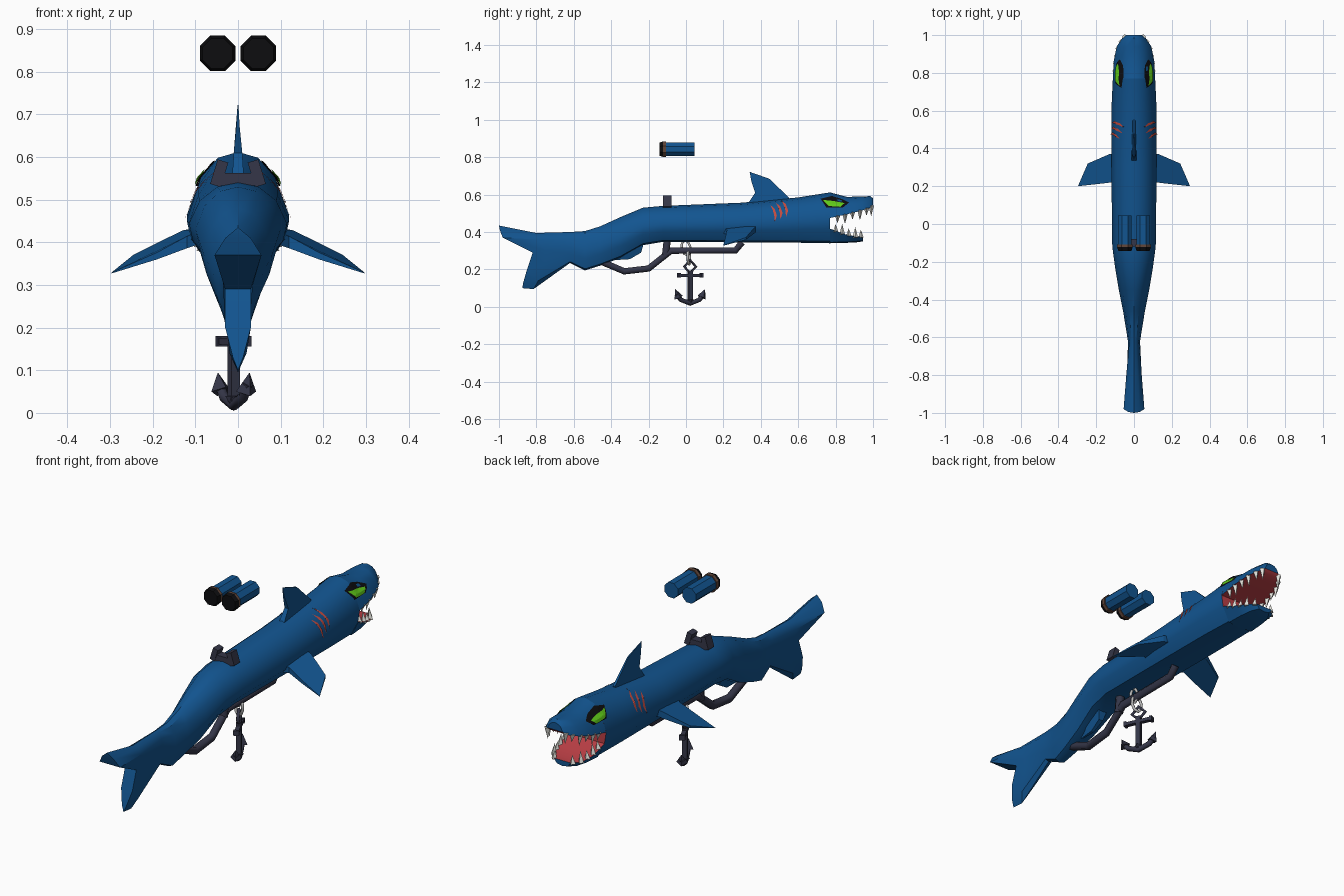
import bpy, bmesh, math
from mathutils import Vector, Matrix
from mathutils.bvhtree import BVHTree

if "Cube" in bpy.data.objects:
    bpy.data.objects.remove(bpy.data.objects["Cube"])


def material(name, *rgb):
    m = bpy.data.materials.new(name)
    m.use_nodes = True
    m.diffuse_color = (*rgb, 1)
    m.node_tree.nodes["Principled BSDF"].inputs["Base Color"].default_value = (*rgb, 1)
    return m


BLUE = material("skin blue", 0.006, 0.09, 0.28)
RED = material("mouth red", 0.5, 0.05, 0.06)
GILL = material("gill red", 0.55, 0.07, 0.05)
IRON = material("dark iron", 0.035, 0.037, 0.065)
BLACK = material("black", 0.004, 0.004, 0.005)
GREEN = material("eye green", 0.12, 0.6, 0.01)
WHITE = material("tooth white", 0.75, 0.75, 0.7)
STEEL = material("light steel", 0.5, 0.5, 0.5)
BROWN = material("dull brass", 0.12, 0.06, 0.04)


def finish(name, bm, *mats, smooth=None):
    bmesh.ops.recalc_face_normals(bm, faces=bm.faces)
    me = bpy.data.meshes.new(name)
    bm.to_mesh(me)
    bm.free()
    for m in mats:
        me.materials.append(m)
    ob = bpy.data.objects.new(name, me)
    bpy.context.collection.objects.link(ob)
    if smooth:
        bpy.ops.object.select_all(action='DESELECT')
        ob.select_set(True)
        bpy.context.view_layer.objects.active = ob
        bpy.ops.object.shade_smooth_by_angle(angle=math.radians(smooth))
    return ob


def loft(name, rows, red_side=None, red_end=False, smooth=35):
    """Skin mirrored half sections, with strip caps at both ends."""
    bm = bmesh.new()
    rings = []
    for half in rows:
        full = half + [(-x, y, z) for x, y, z in reversed(half) if x > 0]
        rings.append([bm.verts.new(p) for p in full])
    n, h = len(rings[0]), len(rows[0])
    for a, b in zip(rings, rings[1:]):
        for j in range(n):
            k = (j + 1) % n
            f = bm.faces.new((a[j], a[k], b[k], b[j]))
            f.material_index = int(j == red_side)
    centred = rows[0][0][0] == 0
    mirror = lambda i: -i % n if centred else n - 1 - i
    for r in (rings[0], rings[-1]):
        for i in range(h - 1):
            loop = dict.fromkeys((r[i], r[i + 1], r[mirror(i + 1)], r[mirror(i)]))
            f = bm.faces.new(list(loop))
            f.material_index = int(red_end and r is rings[-1])
    return finish(name, bm, BLUE, RED, smooth=smooth)


def fin(name, outline, thick):
    """Thin tapered blade: outline points, each with its own half thickness along 'thick'."""
    bm = bmesh.new()
    sides = []
    for s in (1, -1):
        sides.append([bm.verts.new(Vector(p) + s * t * Vector(thick)) for p, t in outline])
        bm.faces.new(sides[-1])
    a, b = sides
    for i in range(len(a)):
        j = (i + 1) % len(a)
        bm.faces.new((a[i], a[j], b[j], b[i]))
    return finish(name, bm, BLUE)


def tube(name, pts, radius, mat, matrix=Matrix(), cyclic=False):
    cu = bpy.data.curves.new(name, 'CURVE')
    cu.dimensions = '3D'
    cu.bevel_depth, cu.bevel_resolution, cu.use_fill_caps = radius, 1, True
    sp = cu.splines.new('POLY')
    sp.points.add(len(pts) - 1)
    for q, p in zip(sp.points, pts):
        q.co = (*p, 1)
    sp.use_cyclic_u = cyclic
    cu.materials.append(mat)
    ob = bpy.data.objects.new(name, cu)
    ob.matrix_world = matrix
    bpy.context.collection.objects.link(ob)


def cone(bm, base, tip, r1, r2=0.0, sides=4):
    base, tip = Vector(base), Vector(tip)
    d = tip - base
    m = Matrix.Translation((base + tip) / 2) @ d.to_track_quat('Z', 'Y').to_matrix().to_4x4()
    bmesh.ops.create_cone(bm, cap_ends=True, segments=sides, radius1=r1, radius2=r2, depth=d.length, matrix=m)


def box(bm, centre, size, rot=0):
    m = Matrix.Translation(centre) @ Matrix.Rotation(rot, 4, 'Y') @ Matrix.Diagonal((*size, 1))
    bmesh.ops.create_cube(bm, size=1, matrix=m)


# Body with tail: half sections run from the back ridge down to the belly
PROFILE = [(0, 1), (.42, .95), (.78, .78), (1, .5), (.92, .29), (.6, .04), (0, 0)]
tail_end = [(0, -1, .435), (.03, -.995, .41), (.055, -.98, .37), (.03, -.82, .29),
            (.03, -.85, .2), (.012, -.87, .13), (0, -.875, .1)]
tail_mid = [(0, -.8, .395), (.02, -.8, .385), (.04, -.79, .36), (.035, -.75, .3),
            (.028, -.76, .22), (.02, -.79, .14), (0, -.815, .095)]
stations = [(-.62, .032, .235, .4), (-.54, .045, .195, .405), (-.46, .058, .22, .43), (-.35, .08, .262, .48),
            (-.23, .1, .33, .53), (-.12, .115, .348, .54), (.3, .12, .345, .557), (.6, .12, .343, .585),
            (.77, .112, .34, .612)]
body_rows = [[(x * w, y, b + t * (z - b)) for x, t in PROFILE] for y, w, b, z in stations]
body = loft("body", [tail_end, tail_mid] + body_rows, red_end=True)

# Jaws around the open mouth
upper = [(.77, .112, .612, .475), (.86, .108, .588, .495), (.94, .092, .59, .515),
         (.985, .062, .592, .53), (1.0, .04, .58, .545)]
lower = [(.77, .104, .418, .34), (.85, .097, .388, .342), (.91, .08, .376, .345), (.945, .045, .376, .35)]
snout = loft("upper_jaw", [[(x * w, y, l + t * (z - l)) for x, t in ((0, 1), (.42, .9), (.78, .56), (1, 0))]
                           for y, w, z, l in upper], red_side=3)
loft("lower_jaw", [[(w, y, l), (.65 * w, y, b + .005), (0, y, b)] for y, w, l, b in lower], red_side=4)


def lip(rows, y, col):
    for a, b in zip(rows, rows[1:]):
        if a[0] <= y <= b[0]:
            f = (y - a[0]) / (b[0] - a[0])
            return [a[i] + f * (b[i] - a[i]) for i in (1, col)]


bm = bmesh.new()
for rows, col, ys, sign in ((upper, 3, (.81, .85, .89, .93, .965, .99), -1), (lower, 2, (.8, .835, .87, .905, .935), 1)):
    for i, y in enumerate(ys):
        x, z = lip(rows, y, col)
        for s in (1, -1):
            length = .05 if i % 2 else .036
            cone(bm, (s * x * .9, y, z - sign * .006), (s * x * .84, y, z + sign * length), .015)
finish("teeth", bm, WHITE)

# Eyes and gill slashes laid onto the skin
skins = [BVHTree.FromPolygons([v.co for v in o.data.vertices], [p.vertices for p in o.data.polygons])
         for o in (body, snout)]


def skin_x(y, z):
    hits = [s.ray_cast(Vector((.4, y, z)), Vector((-1, 0, 0)))[0] for s in skins]
    return max([h.x for h in hits if h] or [.05])


def decal(name, outline, mat, lift):
    bm = bmesh.new()
    for s in (1, -1):
        vs = [bm.verts.new((s, y, z)) for y, z in outline]
        mid = bm.verts.new((s, *[sum(c) / len(outline) for c in zip(*outline)]))
        for i in range(len(vs)):
            bm.faces.new((mid, vs[i - 1], vs[i]))
    bmesh.ops.subdivide_edges(bm, edges=bm.edges[:], cuts=3, use_grid_fill=True)
    for v in bm.verts:
        v.co.x *= skin_x(v.co.y, v.co.z) + lift
    finish(name, bm, mat)


decal("eye_sockets", [(.72, .578), (.78, .593), (.83, .578), (.872, .558), (.84, .532), (.75, .532)], BLACK, .005)
decal("eyes", [(.732, .572), (.79, .566), (.848, .555), (.825, .535), (.762, .539)], GREEN, .009)
for i, y in enumerate((.45, .48, .51)):
    z = .47 + .012 * i
    decal(f"gill_slash_{i + 1}", [(y, z + .075), (y + .024, z + .055), (y + .036, z + .02), (y + .025, z - .015),
                                  (y + .022, z + .02), (y + .013, z + .05)], GILL, .004)

# Fins
fin("dorsal_fin", [((0, .33, .55), .014), ((0, .37, .61), .01), ((0, .35, .67), .004), ((0, .34, .722), .001),
                   ((0, .445, .685), .003), ((0, .55, .585), .006), ((0, .55, .56), .008)], (1, 0, 0))
for s, side in ((1, "left"), (-1, "right")):
    fin(side + "_pectoral_fin", [((s * .08, .375, .42), .018), ((s * .13, .37, .412), .016),
                                 ((s * .245, .32, .365), .006), ((s * .297, .2, .328), .001),
                                 ((s * .19, .212, .368), .008), ((s * .12, .22, .4), .014),
                                 ((s * .08, .18, .415), .016)], (0, 0, 1))
fin("belly_fin", [((0, -.22, .36), .03), ((0, -.24, .29), .012), ((0, -.3, .255), .008),
                  ((0, -.38, .25), .004), ((0, -.34, .3), .03)], (1, 0, 0))

# Grip and guard under the belly
tube("grip_guard", [(0, .3, .345), (0, .265, .302), (0, -.08, .3), (0, -.2, .205), (0, -.33, .19), (0, -.46, .245)],
     .02, IRON)
tube("grip_strut", [(0, -.1, .36), (0, -.11, .27)], .022, IRON)

# Rear sight
bm = bmesh.new()
box(bm, (0, -.1, .548), (.1, .04, .03))
for s in (1, -1):
    box(bm, (s * .044, -.1, .562), (.026, .045, .06), -s * .3)
finish("rear_sight", bm, IRON)

# Pair of floating shells
for s, side in ((1, "left"), (-1, "right")):
    bm = bmesh.new()
    x = s * .048
    cone(bm, (x, .045, .843), (x, -.11, .843), .039, .039, 8)
    cone(bm, (x, -.108, .843), (x, -.122, .843), .044, .045, 8)
    cone(bm, (x, -.122, .843), (x, -.142, .843), .045, .038, 8)
    for f in bm.faces:
        y = f.calc_center_median().y
        f.material_index = 2 if y < -.122 else int(y < -.1)
    bmesh.ops.rotate(bm, verts=bm.verts, cent=(x, 0, .843), matrix=Matrix.Rotation(math.pi / 8, 3, 'Y'))
    finish(side + "_shell", bm, BLUE, BROWN, BLACK)

# Anchor hanging from a chain, turned slightly about the vertical
turn = Matrix.Translation((-.01, .022, 0)) @ Matrix.Rotation(math.radians(25), 4, 'Z')
bm = bmesh.new()
box(bm, (0, 0, .11), (.022, .022, .17))
box(bm, (0, 0, .168), (.02, .135, .016))
for s in (1, -1):
    box(bm, (0, s * .066, .168), (.026, .012, .024))
    cone(bm, (0, s * .068, .05), (0, s * .088, .095), .026)
cone(bm, (0, 0, .04), (0, 0, .004), .022)
bm.transform(turn)
finish("anchor", bm, IRON)
tube("anchor_arms", [(0, -.08, .07), (0, -.055, .038), (0, 0, .018), (0, .055, .038), (0, .08, .07)], .013, IRON, turn)
tube("anchor_ring", [(0, 0, .18), (0, .034, .215), (0, 0, .25), (0, -.034, .215)], .008, IRON, turn, True)


def link(name, centre, tilt, spin, size):
    m = Matrix.Translation(centre) @ Matrix.Rotation(spin, 4, 'Z') @ Matrix.Rotation(tilt, 4, 'X')
    ring = [(0, .024 * math.cos(a * math.pi / 4), size * math.sin(a * math.pi / 4)) for a in range(8)]
    tube(name, ring, .007, STEEL, m, True)


link("chain_link_upper", (0, 0, .315), .2, 0, .04)
link("chain_link_lower", (-.004, .015, .265), .2, 1.3, .04)
